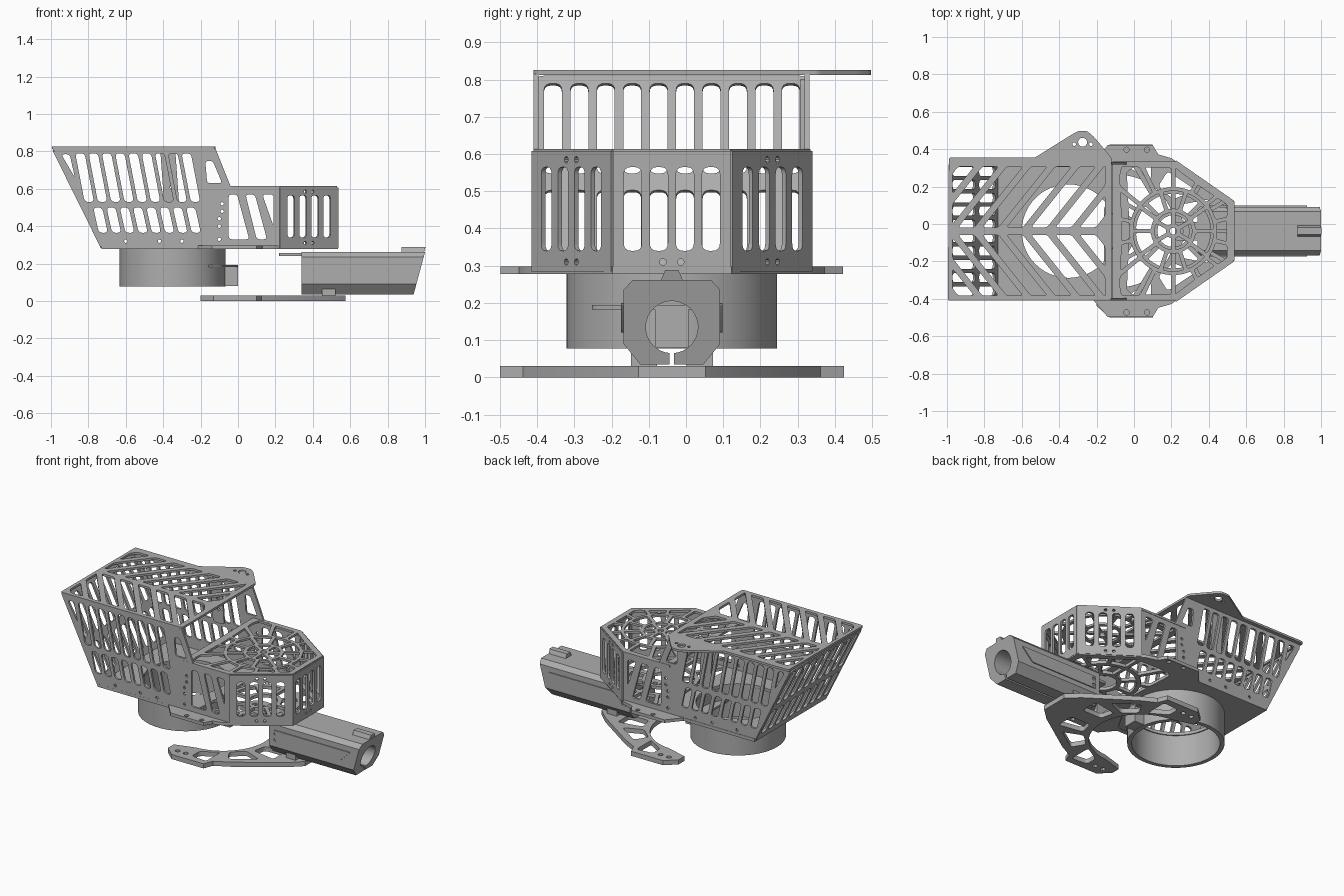
import bpy, bmesh, math
from mathutils import Vector, Matrix
from mathutils.geometry import intersect_line_line_2d

if "Cube" in bpy.data.objects:
    bpy.data.objects.remove(bpy.data.objects["Cube"])

grey = bpy.data.materials.new("plain grey")
grey.use_nodes = True
GREY = (0.42, 0.42, 0.42, 1)
grey.diffuse_color = GREY
grey.node_tree.nodes["Principled BSDF"].inputs["Base Color"].default_value = GREY

MID = -0.038          # y of the model's plane of symmetry
X, Y, Z = Vector((1, 0, 0)), Vector((0, 1, 0)), Vector((0, 0, 1))


def finish(name, mesh):
    mesh.materials.clear()
    mesh.materials.append(grey)
    mesh.shade_smooth()
    mesh.set_sharp_from_angle(angle=math.radians(30))
    ob = bpy.data.objects.new(name, mesh)
    bpy.context.collection.objects.link(ob)
    return ob


def plate(name, outline, holes, thick, origin, u=X, v=Y):
    """Flat sheet with cut-outs, drawn in the u, v plane and centred on origin."""
    cu = bpy.data.curves.new(name, "CURVE")
    cu.dimensions, cu.fill_mode, cu.extrude = "2D", "BOTH", thick / 2
    for loop in [outline] + holes:
        sp = cu.splines.new("POLY")
        sp.points.add(len(loop) - 1)
        for p, q in zip(sp.points, loop):
            p.co = (q[0], q[1], 0, 1)
        sp.use_cyclic_u = True
    tmp = bpy.data.objects.new(name + "_profile", cu)
    bpy.context.collection.objects.link(tmp)
    dg = bpy.context.evaluated_depsgraph_get()
    mesh = bpy.data.meshes.new_from_object(tmp.evaluated_get(dg))
    bpy.data.objects.remove(tmp)
    bm = bmesh.new()
    bm.from_mesh(mesh)
    bmesh.ops.remove_doubles(bm, verts=bm.verts, dist=1e-5)
    m = Matrix((u, v, u.cross(v))).transposed().to_4x4()
    m.translation = origin
    bm.transform(m)
    bmesh.ops.recalc_face_normals(bm, faces=bm.faces)
    bm.to_mesh(mesh)
    bm.free()
    return finish(name, mesh)


def box(name, lo, hi):
    lo, hi = Vector(lo), Vector(hi)
    bm = bmesh.new()
    bmesh.ops.create_cube(bm, size=1)
    for w in bm.verts:
        w.co = (lo + hi) / 2 + w.co * (hi - lo)
    mesh = bpy.data.meshes.new(name)
    bm.to_mesh(mesh)
    bm.free()
    return finish(name, mesh)


def circle(x, y, r, n=16):
    return [(x + r * math.cos(math.tau * i / n), y + r * math.sin(math.tau * i / n)) for i in range(n)]


def rounded(pts, r, n=4):
    """Round every corner of a polygon."""
    out = []
    pts = [Vector(p) for p in pts]
    for i, p in enumerate(pts):
        a, b = pts[i - 1] - p, pts[(i + 1) % len(pts)] - p
        ra, rb = min(r, a.length * .48), min(r, b.length * .48)
        a, b = p + a.normalized() * ra, p + b.normalized() * rb
        for k in range(n + 1):
            t = k / n
            out.append(a * (1 - t) ** 2 + p * 2 * t * (1 - t) + b * t * t)
    return out


def slot(x, lo, hi, w, lean=0):
    d = lean / 2
    return rounded([(x - w / 2 - d, lo), (x + w / 2 - d, lo), (x + w / 2 + d, hi), (x - w / 2 + d, hi)], w * .42)


def mirrored(half):
    return half + [(x, -y) for x, y in reversed(half)]


def clip_x(pts, limit, sign):
    """Keep the part of a polygon on one side of x = limit."""
    out = []
    for i, q in enumerate(pts):
        p = pts[i - 1]
        dp, dq = sign * (p[0] - limit), sign * (q[0] - limit)
        if dp * dq < 0:
            t = dp / (dp - dq)
            out.append((limit, p[1] + t * (q[1] - p[1])))
        if dq >= 0:
            out.append(q)
    return out


# Side panels: two rows of leaning slots, then a truss
side = [(-.73, .285), (.225, .285), (.225, .61), (-.04, .615), (-.12, .815), (-.99, .815)]
cuts = [slot(-.82 + .071 * i, .53, .79, .05, -.05) for i in range(9)]
cuts += [slot(-.735 + .071 * i, .365, .5, .048, -.03) for i in range(8)]
for pts in ([(-.945, .785), (-.9, .785), (-.872, .66)],
            [(-.175, .75), (-.135, .75), (-.085, .63), (-.165, .63)],
            [(-.05, .57), (-.005, .57), (.06, .33), (-.05, .33)],
            [(.04, .57), (.09, .57), (.155, .33), (.1, .33)],
            [(.13, .57), (.19, .57), (.19, .4)]):
    cuts.append(rounded(pts, .018))
for z in (.33, .4, .44, .48, .52):
    cuts.append(circle(-.1 if z < .45 else -.085, z, .009, 10))
for x in (-.42, -.3, -.6):
    cuts.append(circle(x, .32, .009, 10))
for name, y in (("right_side_panel", -.403), ("left_side_panel", .325)):
    plate(name, side, cuts, .013, Vector((0, y, 0)), X, Z)
plate("side_patch", rounded([(-.43, .52), (-.35, .52), (-.37, .8), (-.45, .8)], .015),
      [circle(-.39, .61, .01, 10), circle(-.395, .68, .01, 10)], .012, Vector((.035, .312, 0)), X, Z)

# Sloping rear panel with two rows of slots
slope = Vector((-.26, 0, .525)).normalized()
cols = [(i - 4.5) * .071 for i in range(10)]
plate("rear_panel", rounded([(-.365, 0), (.365, 0), (.365, .583), (-.365, .583)], .02),
      [slot(y, .29, .56, .048) for y in cols] + [slot(y, .05, .24, .048) for y in cols],
      .013, Vector((-.727, MID, .285)), Y, slope)

# Roof with chevron slots and a rounded ear
roof = [(-.995, -.372), (-.13, -.372), (-.12, -.36), (-.12, .392), (-.215, .505), (-.25, .535),
        (-.3, .535), (-.335, .515), (-.53, .393), (-.99, .393)]
holes = [circle(-.275, .475, .024), circle(-.32, .465, .01, 10), circle(-.23, .465, .01, 10)]
for i in range(9):
    x = -1.2 + .13 * i
    for s in (1, -1):
        quad = [(x, s * .02), (x + .085, s * .02), (x + .345, s * .345), (x + .26, s * .345)]
        quad = clip_x(clip_x(quad, -.97, 1), -.155, -1)
        if len(quad) > 2 and max(p[0] for p in quad) - min(p[0] for p in quad) > .05:
            holes.append(rounded(quad, .015))
plate("roof_plate", rounded(roof, .012), holes, .014, Vector((0, MID, .819)))

# Three slotted panels around the nose
nose = [(.222, -.372), (.53, -.158), (.53, .158), (.222, .372)]
for name, p, q in zip(("nose_right", "nose_front", "nose_left"), nose, nose[1:]):
    p, q = Vector((*p, 0)), Vector((*q, 0))
    h = (q - p).length / 2
    step = .07 if name == "nose_front" else .078
    cut = [slot((i - 1.5) * step, .34, .565, .048) for i in range(4)]
    cut += [circle(s * .024, z, .009, 10) for s in (1, -1) for z in ((.31,) if step == .07 else (.31, .585))]
    plate(name, [(-h, .285), (h, .285), (h, .608), (-h, .608)], cut, .013,
          (p + q) / 2 + Y * MID, (q - p).normalized(), Z)


# Radial web cut-outs around the nose hub
def web(left, rings):
    hub = Vector((.21, 0))
    rim = [(left, -.372)] + nose + [(left, .372)]

    def reach(a):
        far = hub + Vector((math.cos(a), math.sin(a))) * 2
        hits = [intersect_line_line_2d(hub, far, Vector(rim[i - 1]), Vector(rim[i])) for i in range(len(rim))]
        return min((h - hub).length for h in hits if h)

    out = []
    for r0, r1, n, shift in rings:
        for k in range(n):
            mid, half = math.tau * (k + shift) / n, math.pi / n
            pts = []
            for t in (-1, -.5, 0, .5, 1):
                a = mid + t * (half - .011 / r0)
                pts.append((r0, a))
            for t in (1, .5, 0, -.5, -1):
                b = mid + t * (half - .011 / (r1 or .32))
                pts.append((r1 or reach(b) - .035, b))
            out.append(rounded([(hub.x + r * math.cos(a), r * math.sin(a)) for r, a in pts], .008, 2))
    return out


plate("nose_top", [(-.115, -.372)] + nose + [(-.115, .372)],
      web(-.1, [(.04, .1, 6, 0), (.12, .215, 10, .5), (.235, None, 14, 0)]) + [circle(.21, 0, .018)],
      .014, Vector((0, MID, .607)))

# Floor plate with ears, open over the collar and webbed under the nose
floor = mirrored([(-.73, .372), (-.215, .372), (-.14, .46), (.1, .46), (.13, .41), (.2, .39), (.225, .372), (.535, .16)])
bolts = [circle(x, s * .435, .014, 12) for x in (-.04, .07) for s in (1, -1)]
plate("floor_plate", floor, [circle(-.35, 0, .25, 48)] + bolts +
      web(-.06, [(.11, .2, 8, .5), (.225, None, 12, .5)]) + [circle(.21, 0, .085, 24)],
      .02, Vector((0, MID, .288)))

# Round collar and its clamp lug
plate("collar", circle(0, 0, .283, 72), [circle(0, 0, .257, 72)], .205, Vector((-.35, MID, .18)))
box("clamp_lug", (-.1, MID - .045, .08), (0, MID + .045, .188))
plate("clamp_strap", rounded([(-.16, -.215), (-.09, -.215), (0, -.06), (0, .06), (-.09, .135), (-.16, .135)], .02),
      [], .012, Vector((0, MID, .188)))

# Forked base plate
arc = [(-.08 + .3 * math.cos(math.radians(a)), .3 * math.sin(math.radians(a))) for a in range(3, 91, 6)]
fork = arc + [(-.2, .34), (-.2, .4), (-.13, .462), (.1, .462), (.125, .4), (.22, .35), (.5, .16), (.575, .09)]
fork_cuts = []
for pts in ([(.26, .05), (.4, .05), (.4, .17), (.24, .14)],
            [(.21, .17), (.33, .22), (.18, .32), (.13, .24)],
            [(.09, .27), (.09, .42), (-.02, .41), (-.02, .335)]):
    for s in (1, -1):
        fork_cuts.append(rounded([(x, s * y) for x, y in pts], .02))
fork_cuts += [circle(x, s * .4, .015, 12) for x in (-.13, -.07) for s in (1, -1)]
plate("fork_base", mirrored(fork), fork_cuts, .03, Vector((0, MID, .015)))

# Barrel housing: bored, split underneath, with a raked front end
bore = [(.07 * math.cos(math.radians(a)), .135 + .07 * math.sin(math.radians(a))) for a in range(-85, 266, 10)]
shell = [(.085, .035), (.13, .09), (.13, .235), (.105, .262)]
profile = [(-y, z) for y, z in shell] + shell[::-1] + [(.006, .035)] + bore[:] + [(-.006, .035)]


def rake(ob):
    for w in ob.data.vertices:
        if w.co.x > .9:
            w.co.x -= (.262 - w.co.z) * .27


rake(plate("barrel_housing", profile, [], .66, Vector((.67, MID, 0)), Y, Z))
rake(plate("barrel_sight", [(-.03, .26), (.03, .26), (.018, .288), (-.018, .288)], [], .12,
           Vector((.935, MID, 0)), Y, Z))
for s, name in ((-1, "right"), (1, "left")):
    plate(name + "_barrel_strip", rounded([(.37, .12), (.85, .12), (.93, .2), (.37, .2)], .01),
          [circle(.39, z, .01, 10) for z in (.14, .18)], .009, Vector((0, MID + s * .132, 0)), X, Z)
    box(name + "_barrel_foot", (.45, MID + s * .075 - .035, .025), (.52, MID + s * .075 + .035, .07))
plate("barrel_tongue", rounded([(.22, -.05), (.36, -.05), (.36, .05), (.22, .05)], .015),
      [circle(.25, 0, .015, 12)], .016, Vector((0, MID, .25)))
